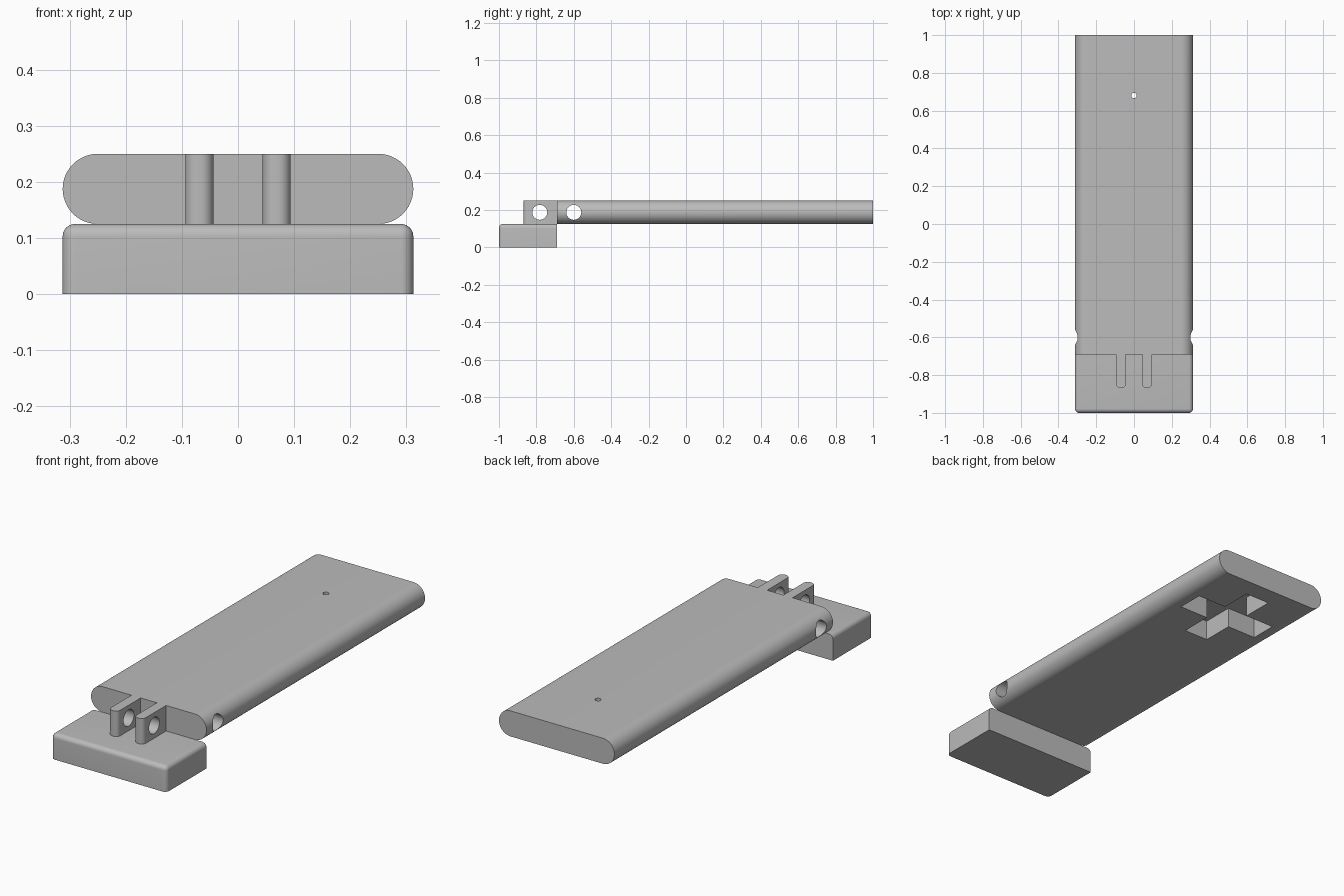
import bpy
import bmesh
import math
from mathutils import Matrix, Vector

cube = bpy.data.objects.get("Cube")
if cube:
    bpy.data.objects.remove(cube, do_unlink=True)

GREY = (0.5, 0.5, 0.5, 1)
grey = bpy.data.materials.new("plain grey")
grey.use_nodes = True
grey.diffuse_color = GREY
grey.node_tree.nodes["Principled BSDF"].inputs["Base Color"].default_value = GREY


def add_object(name, bm):
    bmesh.ops.recalc_face_normals(bm, faces=bm.faces)
    mesh = bpy.data.meshes.new(name)
    bm.to_mesh(mesh)
    bm.free()
    mesh.materials.append(grey)
    obj = bpy.data.objects.new(name, mesh)
    bpy.context.collection.objects.link(obj)
    return obj


def box(name, low, high, radius=0, rounded=None):
    """Box between two corners; edges whose midpoint passes the rule are rounded."""
    low, high = Vector(low), Vector(high)
    bm = bmesh.new()
    bmesh.ops.create_cube(bm, size=1)
    for v in bm.verts:
        v.co = (low + high) / 2 + v.co * (high - low)
    if rounded:
        edges = [e for e in bm.edges if rounded((e.verts[0].co + e.verts[1].co) / 2)]
        bmesh.ops.bevel(bm, geom=edges, offset=radius, segments=8,
                        profile=0.5, affect='EDGES')
    return add_object(name, bm)


def rod(name, centre, radius, length, axis):
    bm = bmesh.new()
    turn = Matrix.Rotation(math.pi / 2, 4, 'Y') if axis == 'X' else Matrix()
    bmesh.ops.create_cone(bm, cap_ends=True, segments=48, radius1=radius,
                          radius2=radius, depth=length,
                          matrix=Matrix.Translation(centre) @ turn)
    return add_object(name, bm)


def cut(obj, cutter):
    bpy.context.view_layer.objects.active = obj
    mod = obj.modifiers.new("cut", 'BOOLEAN')
    mod.operation = 'DIFFERENCE'
    mod.solver = 'EXACT'
    mod.object = cutter
    bpy.ops.object.modifier_apply(modifier=mod.name)
    bpy.data.objects.remove(cutter, do_unlink=True)


def smooth(obj):
    bpy.ops.object.select_all(action='DESELECT')
    obj.select_set(True)
    bpy.context.view_layer.objects.active = obj
    bpy.ops.object.shade_smooth_by_angle(angle=math.radians(30))


W, T = 0.3125, 0.125        # half width, plate thickness
JOIN = -0.69                # where block and bar meet
MID = T * 1.5               # bar centre height

# Base block: rounded on the top and front, square at the back and underside
block = box("base_block", (-W, -1, 0), (W, JOIN, T), 0.022,
            lambda m: m.z > 0.01 and m.y < JOIN - 0.01)

# Long bar with a stadium cross-section
bm = bmesh.new()
ring = []
for side in (1, -1):
    for i in range(25):
        a = math.pi * i / 24 - math.pi / 2
        ring.append(bm.verts.new((side * (W - T / 2 + T / 2 * math.cos(a)), JOIN,
                                  MID + side * T / 2 * math.sin(a))))
face = bm.faces.new(ring)
end = bmesh.ops.extrude_face_region(bm, geom=[face])["geom"]
bmesh.ops.translate(bm, vec=(0, 1 - JOIN, 0),
                    verts=[g for g in end if isinstance(g, bmesh.types.BMVert)])
bar = add_object("long_bar", bm)

# Cross hole near the front, and cross-shaped pocket with a pin hole above it
cut(bar, rod("hole_cutter", (0, -0.6, MID), 0.04, 1, 'X'))
HOLE_Y, LONG, SHORT, ROOF = 0.68, 0.225, 0.066, 0.225
for a, b in ((LONG, SHORT), (SHORT, LONG)):
    cut(bar, box("pocket_cutter", (-a, HOLE_Y - b, 0), (a, HOLE_Y + b, ROOF)))
cut(bar, rod("pin_cutter", (0, HOLE_Y, 0.25), 0.014, 0.2, 'Z'))

# Two hinge lugs joining block and bar
lugs = []
for name, x in (("left_lug", 0.069), ("right_lug", -0.069)):
    lug = box(name, (x - 0.025, -0.869, T), (x + 0.025, JOIN, 2 * T), 0.022,
              lambda m: m.y < -0.86 and abs(m.z - MID) < 0.01)
    cut(lug, rod("lug_cutter", (x, -0.782, MID), 0.04, 0.2, 'X'))
    lugs.append(lug)

for obj in [block, bar] + lugs:
    smooth(obj)
